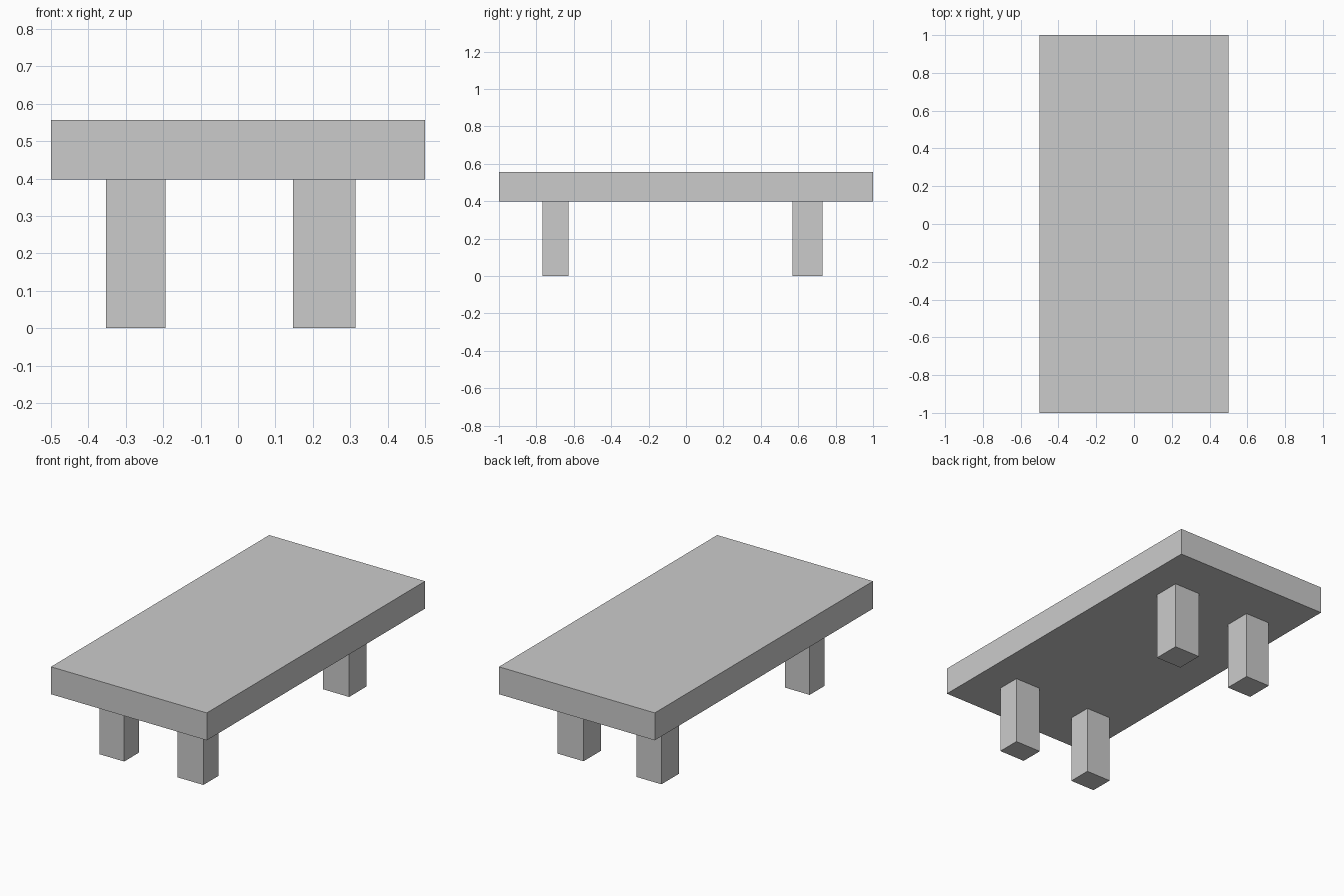
import bpy

if "Cube" in bpy.data.objects:
    bpy.data.objects.remove(bpy.data.objects["Cube"])


def box(name, x, y, z):
    """Add a box spanning the given (min, max) ranges."""
    centre = [(a + b) / 2 for a, b in (x, y, z)]
    bpy.ops.mesh.primitive_cube_add(size=1, location=centre)
    obj = bpy.context.object
    obj.name = name
    obj.scale = [b - a for a, b in (x, y, z)]
    bpy.ops.object.transform_apply(location=False, rotation=False, scale=True)
    return obj


UNDERSIDE = 0.398

# Thick table top
box("table_top", (-0.5, 0.5), (-1, 1), (UNDERSIDE, 0.557))

# Four legs, slightly uneven in size and spacing
leg_x = {"left": (-0.353, -0.194), "right": (0.147, 0.314)}
leg_y = {"front": (-0.766, -0.629), "back": (0.57, 0.729)}
for end, y in leg_y.items():
    for side, x in leg_x.items():
        box(f"{end}_{side}_leg", x, y, (0, UNDERSIDE))
